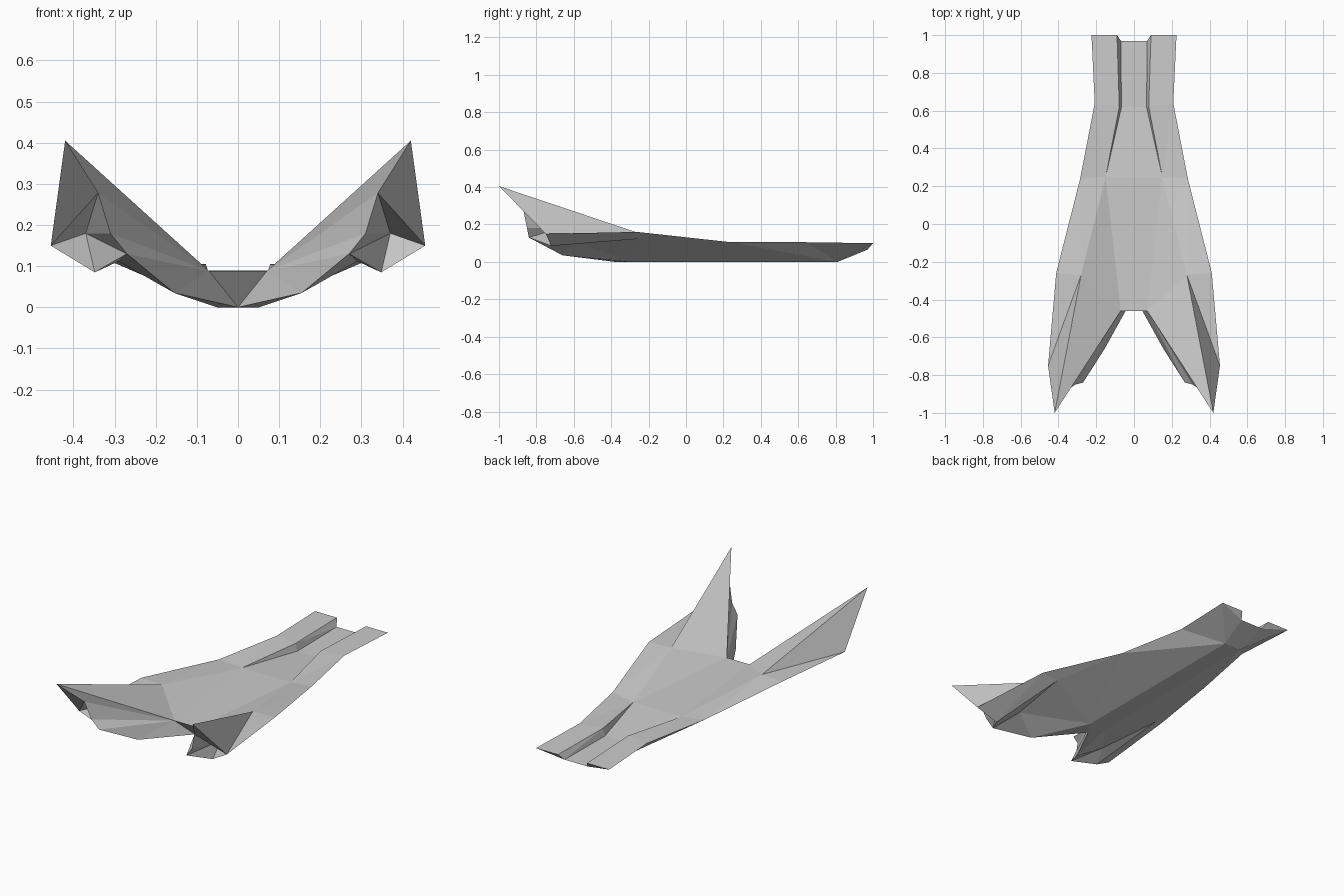
import bpy, bmesh
from mathutils import Vector

if "Cube" in bpy.data.objects:
    bpy.data.objects.remove(bpy.data.objects["Cube"])

# Control points of the right half of the hull
# outer deck edge, stern to fin tip
o1, o2, o3, o4 = (.225, 1, .1), (.208, .64, .105), (.285, .24, .105), (.412, -.26, .16)
b, tip = (.455, -.75, .15), (.42, -1, .405)
# inner deck edge and fin root
i1, i2, i3 = (.09, 1, .1), (.078, .62, .105), (.15, .25, .09)
root, crotch = (.28, -.27, .16), (.07, -.46, .088)
# stern channel floor
h1, h2 = (.07, .97, .065), (.066, .62, .065)
# keel and lower creases
k1, k2, lip1, lip2 = (.05, .81, 0), (.05, -.3, 0), (.155, -.66, .035), (.27, -.84, .13)
side, belly, valley = (.34, -.23, .125), (.348, -.72, .085), (.29, -.6, .112)
# prong front and its recess
nose_low, nose_top, recess = (.31, -.85, .18), (.34, -.87, .278), (.37, -.68, .18)


def mid(p):
    """Same point moved onto the centre line."""
    return (0, p[1], p[2])


keel_nose = (0, -.38, 0)

# Deck with stern channel
deck = [
    (mid(h1), h1, h2, mid(h2)), (mid(h2), h2, i3, mid(i3)), (mid(i3), i3, crotch, mid(crotch)),
    (h1, i1, i2, h2), (h2, i2, i3), (o1, o2, i2, i1), (o2, o3, i3, i2),
    (i3, o3, o4, root), (i3, root, crotch), (root, o4, b),
]
# Raised fin and the leading face of the prong
fin = [(root, b, tip), (root, tip, crotch), (mid(crotch), crotch, keel_nose)]
leading = [keel_nose, lip1, lip2, nose_low, nose_top, tip]
fin += [(crotch, p, q) for p, q in zip(leading, leading[1:])]
# Recess at the prong end
rim = [tip, b, belly, lip2, nose_low, nose_top]
prong_end = [(nose_top, tip, b)]
ring = rim[1:] 
prong_end += [(recess, p, q) for p, q in zip(ring, ring[1:] + ring[:1])]
# Underside and stern
underside = [
    (b, belly, side, o4), (side, o4, o3), (k2, side, o3), (k2, o3, o2, k1), (k1, o2, o1),
    (k1, h1, i1, o1), (k1, mid(k1), mid(h1), h1), (mid(k1), k1, k2, keel_nose),
    (keel_nose, k2, lip1),
]
hollow = [k2, lip1, lip2, belly, side]
underside += [(valley, p, q) for p, q in zip(hollow, hollow[1:] + hollow[:1])]

# Mirror, weld and orient the skin
bm = bmesh.new()
for face in deck + fin + prong_end + underside:
    for s in (1, -1):
        bm.faces.new([bm.verts.new(Vector((s * x, y, z))) for x, y, z in face])
bmesh.ops.remove_doubles(bm, verts=bm.verts, dist=.0005)
bmesh.ops.triangulate(bm, faces=[f for f in bm.faces if len(f.verts) > 3])
bmesh.ops.recalc_face_normals(bm, faces=bm.faces)
mesh = bpy.data.meshes.new("forked_hull")
bm.to_mesh(mesh)
bm.free()
bpy.context.collection.objects.link(bpy.data.objects.new("forked_hull", mesh))
